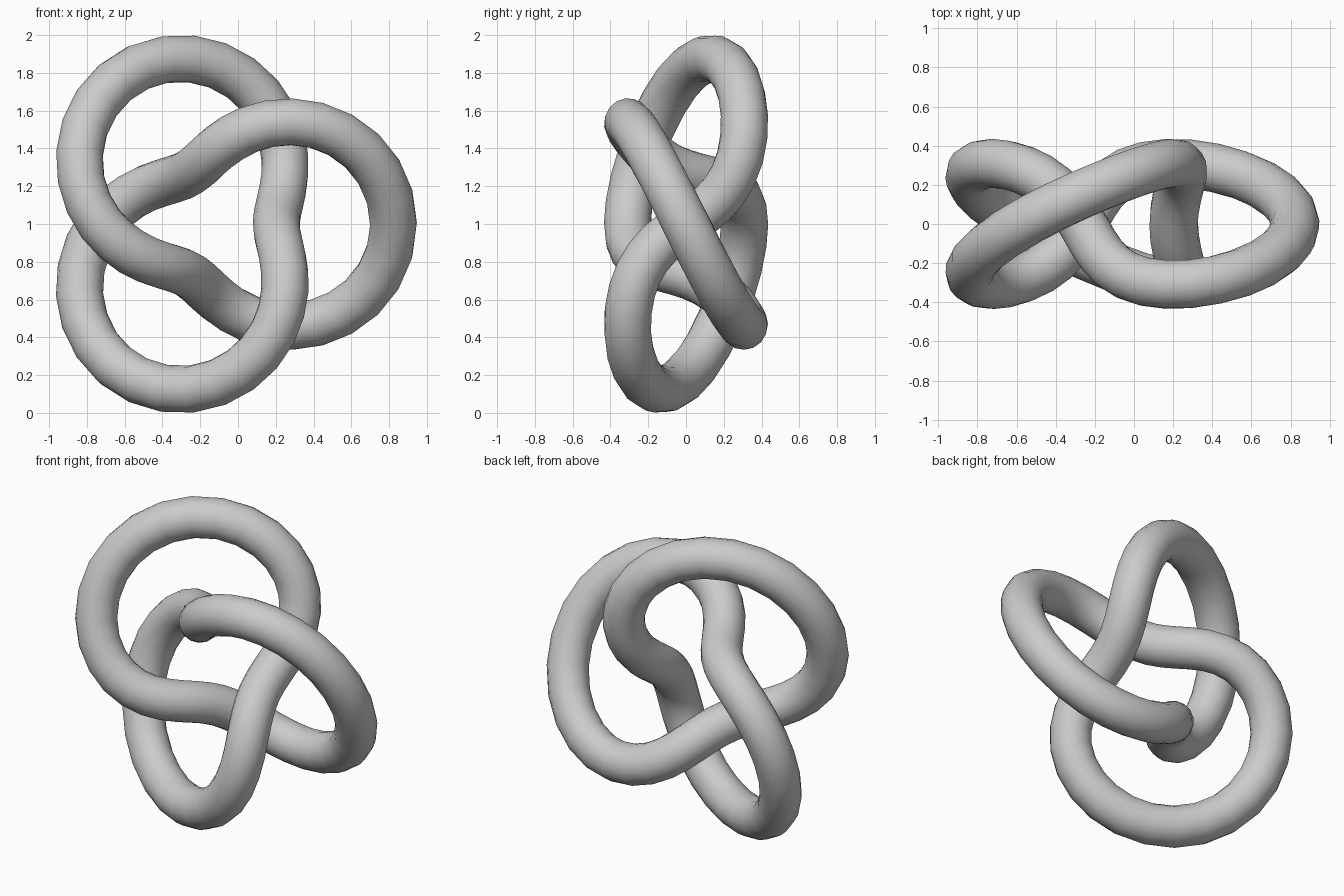
import bpy
from math import sin, cos, pi

if "Cube" in bpy.data.objects:
    bpy.data.objects.remove(bpy.data.objects["Cube"])

# Trefoil knot path: winds twice round the y axis and three times through the ring
RING, SWING, TUBE, STEPS = 0.62, 0.31, 0.125, 80
CENTRE_X, CENTRE_Z = -0.107, 1.0


def knot_point(t):
    r = RING + SWING * cos(3 * t)
    return (CENTRE_X + r * cos(2 * t), -SWING * sin(3 * t), CENTRE_Z + r * sin(2 * t), 1)


curve = bpy.data.curves.new("trefoil_knot", 'CURVE')
curve.dimensions = '3D'
curve.bevel_depth = TUBE
curve.bevel_resolution = 6
spline = curve.splines.new('POLY')
spline.points.add(STEPS - 1)
for i, p in enumerate(spline.points):
    p.co = knot_point(2 * pi * i / STEPS)
spline.use_cyclic_u = True

# Turn the round tube into a smooth-shaded mesh
knot = bpy.data.objects.new("trefoil_knot", curve)
bpy.context.collection.objects.link(knot)
bpy.context.view_layer.objects.active = knot
knot.select_set(True)
bpy.ops.object.convert(target='MESH')
bpy.ops.object.shade_smooth()
